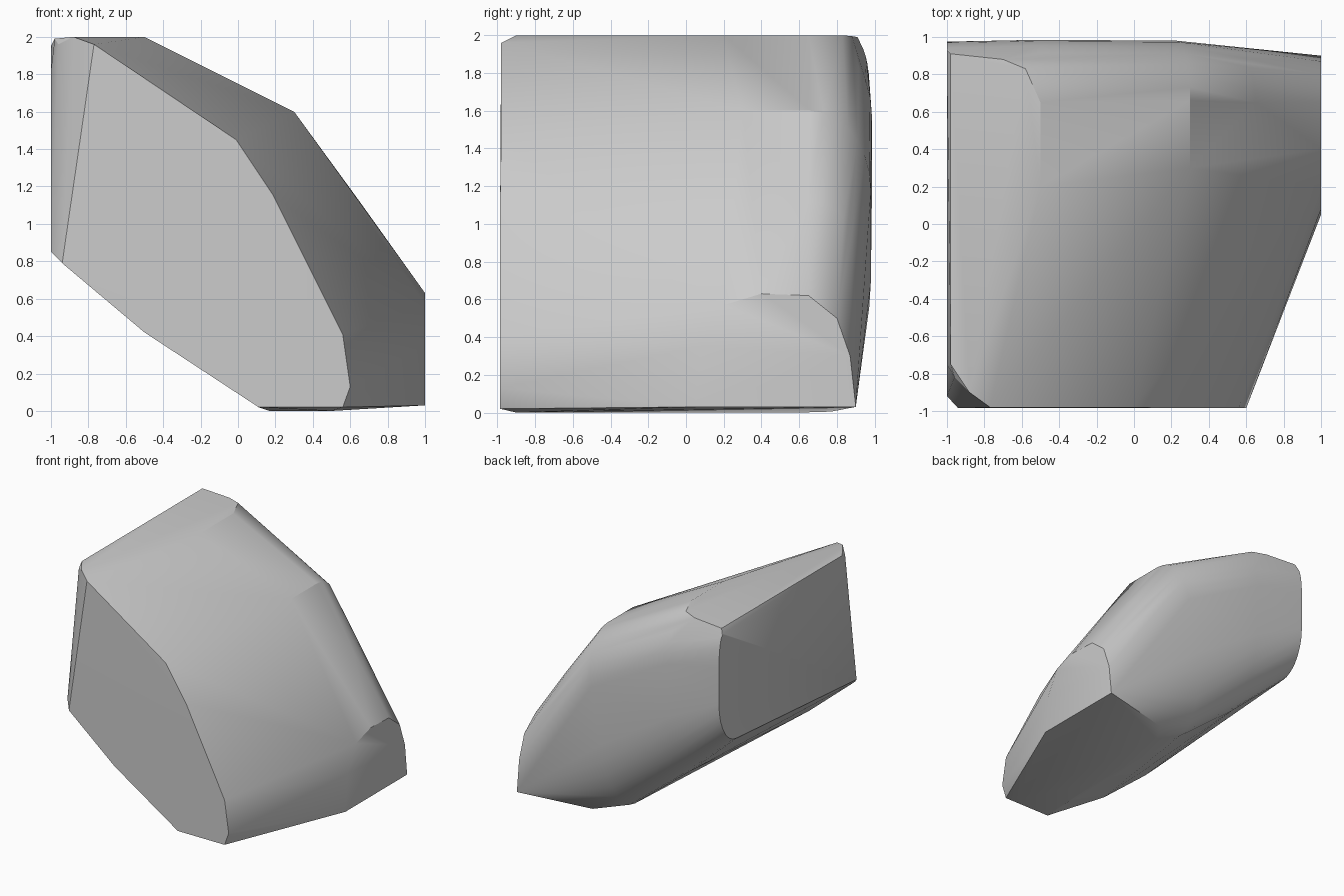
import bpy, bmesh
from math import sin, cos, pi
from mathutils import Vector

if "Cube" in bpy.data.objects:
    bpy.data.objects.remove(bpy.data.objects["Cube"])

# Faceted front side, (x, y, z)
front = [(-0.77, -0.98, 1.96), (-0.01, -0.98, 1.45), (0.19, -0.985, 1.15),
         (0.56, -0.985, 0.41), (0.60, -0.985, 0.13), (0.56, -0.985, 0.02),
         (0.11, -0.985, 0.02), (-0.5, -0.985, 0.42), (-0.94, -0.985, 0.79),
         (-1, -0.92, 0.85), (-1, -0.75, 1.82), (-0.96, -0.82, 1.96),
         (-0.98, -0.75, 1.99), (-0.88, -0.9, 2)]
# Flat top and ridge
top = [(-0.5, 0.2, 2), (-0.5, 0.65, 2), (-0.58, 0.83, 2), (-0.7, 0.88, 1.995),
       (-0.98, 0.91, 1.99), (0.3, 0.3, 1.6)]
# Base
base = [(0.17, -0.3, 0), (0.26, 0.6, 0), (0.36, 0.77, 0.005), (0.5, -0.9, 0)]
# Flat right end, (y, z) at x = 1
end = [(0.05, 0.03), (0.08, 0.35), (0.2, 0.57), (0.4, 0.63), (0.65, 0.62),
       (0.8, 0.5), (0.87, 0.3), (0.9, 0.03)]


def rounded_edge(points, corner, inner, y_back, depth, inset, steps=7):
    """Quarter-ellipse from a side of the body round to its back."""
    a, b = Vector(corner), Vector(inner)
    for i in range(steps + 1):
        t = pi / 2 * i / steps
        p = a.lerp(b, inset * (1 - cos(t)))
        points.append((p.x, y_back - depth * (1 - sin(t)), p.y))


points = front + top + base + [(1, y, z) for y, z in end]
# Rounded back: upper corner, lower corner, back y, upper depth, lower depth
sections = [((-1, 1.95), (-1, 0.97), 0.975, 0.06, 0.25),
            ((-0.5, 1.99), (-0.5, 0.52), 0.985, 0.32, 0.32),
            ((0.3, 1.6), (0.04, 0.09), 0.98, 0.32, 0.34)]
for upper, lower, y, du, dl in sections:
    rounded_edge(points, upper, lower, y, du, 0.28)
    rounded_edge(points, lower, upper, y, dl, 0.4)
rounded_edge(points, (0.65, 1.12), (0.2, 0.04), 0.95, 0.3, 0.35)

# Convex body
bm = bmesh.new()
for p in points:
    bm.verts.new(p)
hull = bmesh.ops.convex_hull(bm, input=bm.verts)
bmesh.ops.delete(bm, geom=[v for v in bm.verts if not v.link_faces], context='VERTS')
bmesh.ops.recalc_face_normals(bm, faces=bm.faces)
mesh = bpy.data.meshes.new("rock_body")
bm.to_mesh(mesh)
bm.free()
body = bpy.data.objects.new("rock_body", mesh)
bpy.context.collection.objects.link(body)
bpy.context.view_layer.objects.active = body
body.select_set(True)
bpy.ops.object.shade_smooth_by_angle(angle=pi / 7)
